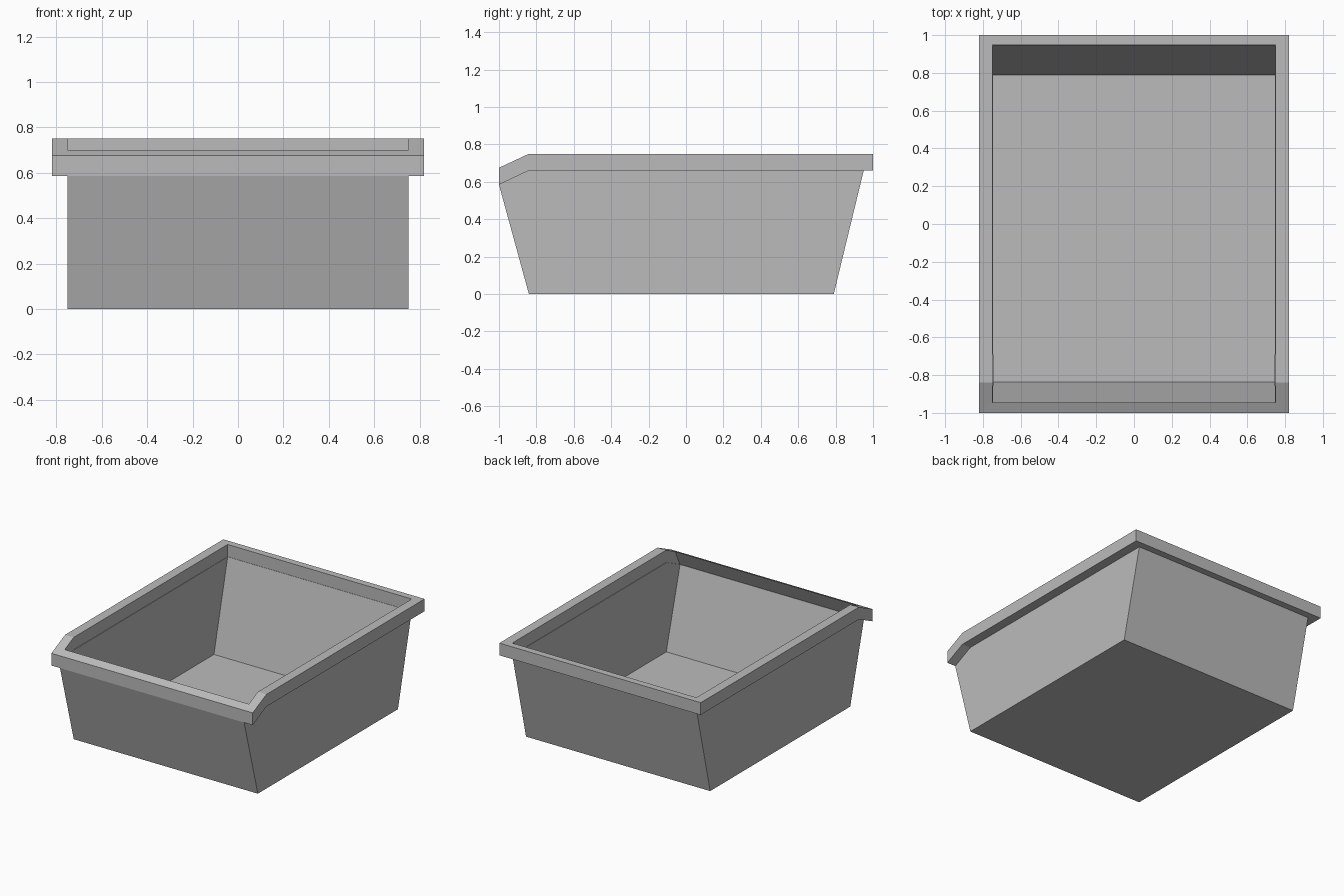
import bpy
import bmesh

cube = bpy.data.objects.get("Cube")
if cube:
    bpy.data.objects.remove(cube, do_unlink=True)

grey = bpy.data.materials.new("plain grey")
grey.use_nodes = True
colour = (0.5, 0.5, 0.5, 1)
grey.diffuse_color = colour
grey.node_tree.nodes["Principled BSDF"].inputs["Base Color"].default_value = colour

HALF_OUT, HALF_IN = 0.82, 0.75      # half widths of the rim and the tub
BEND, TOP, LIP = -0.84, 0.75, 0.09  # where the rim dips, its height and depth
BACK_IN = 0.95


def ring(bm, half, side):
    """Closed loop from a side outline of (y, z) points, mirrored in x."""
    points = [(half, y, z) for y, z in side] + [(-half, y, z) for y, z in reversed(side)]
    return [bm.verts.new(p) for p in points]


def finish(name, bm):
    bmesh.ops.recalc_face_normals(bm, faces=bm.faces)
    mesh = bpy.data.meshes.new(name)
    bm.to_mesh(mesh)
    bm.free()
    mesh.materials.append(grey)
    obj = bpy.data.objects.new(name, mesh)
    bpy.context.collection.objects.link(obj)
    return obj


front_top = 0.675
front_bottom = front_top - LIP
under = TOP - LIP
inner_bottom = [(BACK_IN, under), (BEND, under), (-1, front_bottom)]

# Rim: four loops bridged into a band that dips at the front
bm = bmesh.new()
loops = [
    ring(bm, HALF_OUT, [(1, TOP), (BEND, TOP), (-1, front_top)]),
    ring(bm, HALF_IN, [(BACK_IN, TOP), (BEND, TOP), (-0.945, 0.70)]),
    ring(bm, HALF_IN, inner_bottom),
    ring(bm, HALF_OUT, [(1, under), (BEND, under), (-1, front_bottom)]),
]
for k, a in enumerate(loops):
    b = loops[(k + 1) % 4]
    for i in range(6):
        j = (i + 1) % 6
        if k == 2 and i == 2:       # underside closes to a line at the front
            continue
        bm.faces.new((a[i], a[j], b[j], b[i]))
finish("rim", bm)

# Tub: upright sides, sloping front and back, flat floor
bm = bmesh.new()
top = ring(bm, HALF_IN, inner_bottom)
floor = ring(bm, HALF_IN, [(0.79, 0), (BEND, 0)])
bm.faces.new(floor)
bm.faces.new((floor[0], floor[1], top[2], top[1], top[0]))
bm.faces.new((floor[2], floor[3], top[5], top[4], top[3]))
bm.faces.new((floor[1], floor[2], top[3], top[2]))
bm.faces.new((floor[3], floor[0], top[0], top[5]))
tub = finish("tub", bm)
shell = tub.modifiers.new("thin wall", "SOLIDIFY")
shell.thickness = 0.005
shell.offset = -1
